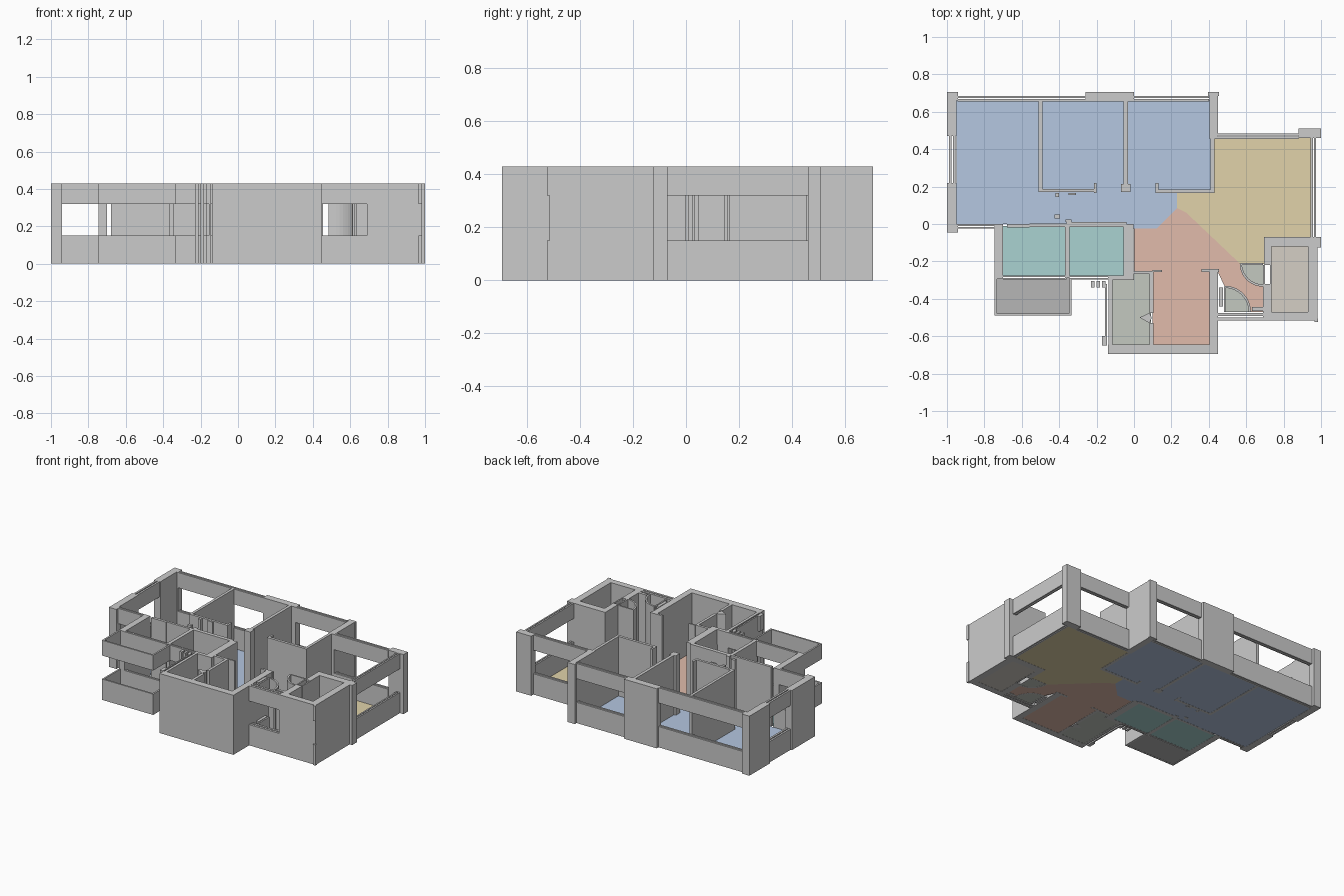
import bpy, bmesh, math

if "Cube" in bpy.data.objects:
    bpy.data.objects.remove(bpy.data.objects["Cube"])

H, SILL, HEAD = 0.43, 0.15, 0.32   # wall height, window bottom, window top


def solid(name, pts, z0=0.0, z1=H):
    """Extrude a plan outline from z0 to z1."""
    bm = bmesh.new()
    face = bm.faces.new([bm.verts.new((x, y, z0)) for x, y in pts])
    top = bmesh.ops.extrude_face_region(bm, geom=[face])["geom"]
    bmesh.ops.translate(bm, vec=(0, 0, z1 - z0),
                        verts=[v for v in top if isinstance(v, bmesh.types.BMVert)])
    bmesh.ops.recalc_face_normals(bm, faces=bm.faces[:])
    me = bpy.data.meshes.new(name)
    bm.to_mesh(me)
    bm.free()
    ob = bpy.data.objects.new(name, me)
    bpy.context.collection.objects.link(ob)
    return ob


def wall(name, x0, x1, y0, y1, z0=0.0, z1=H):
    return solid(name, [(x0, y0), (x1, y0), (x1, y1), (x0, y1)], z0, z1)


def window_wall(name, x0, x1, y0, y1):
    """Sill band and head band with an open strip between them."""
    wall(name + "_sill", x0, x1, y0, y1, 0, SILL)
    wall(name + "_head", x0, x1, y0, y1, HEAD, H)


def double_window(name, x0, x1, y0, y1):
    """Window wall made from two thin leaves with a gap."""
    for i in (0, 1):
        if x1 - x0 > y1 - y0:
            t = (y1 - y0) * 0.4
            a = y0 if i == 0 else y1 - t
            window_wall(f"{name}_leaf_{i}", x0, x1, a, a + t)
        else:
            t = (x1 - x0) * 0.4
            a = x0 if i == 0 else x1 - t
            window_wall(f"{name}_leaf_{i}", a, a + t, y0, y1)


def floor(name, pts, mat):
    me = bpy.data.meshes.new(name)
    me.from_pydata([(x, y, 0.001) for x, y in pts], [], [range(len(pts))])
    ob = bpy.data.objects.new(name, me)
    bpy.context.collection.objects.link(ob)
    me.materials.append(mat)


def rect(x0, x1, y0, y1):
    return [(x0, y0), (x1, y0), (x1, y1), (x0, y1)]


def arc(cx, cy, r, a0, a1, n=10):
    return [(cx + r * math.cos(math.radians(a0 + (a1 - a0) * i / n)),
             cy + r * math.sin(math.radians(a0 + (a1 - a0) * i / n))) for i in range(n + 1)]


def paint(name, rgb):
    m = bpy.data.materials.new(name)
    m.diffuse_color = (*rgb, 1)
    m.use_nodes = True
    m.node_tree.nodes["Principled BSDF"].inputs["Base Color"].default_value = m.diffuse_color
    return m


blue = paint("blue_floor", (0.46, 0.57, 0.75))
yellow = paint("yellow_floor", (0.75, 0.65, 0.40))
salmon = paint("salmon_floor", (0.75, 0.50, 0.41))
teal = paint("teal_floor", (0.40, 0.65, 0.64))
dark = paint("dark_floor", (0.47, 0.47, 0.47))
sage = paint("sage_floor", (0.55, 0.58, 0.53))
beige = paint("beige_floor", (0.66, 0.62, 0.56))

# Floors
floor("bedroom_floors", [(-0.95, 0), (-0.04, 0), (-0.04, -0.025), (0.12, -0.025), (0.23, 0.085),
                         (0.23, 0.17), (0.42, 0.17), (0.42, 0.66), (-0.95, 0.66)], blue)
floor("living_floor", [(0.23, 0.085), (0.28, 0.06), (0.57, -0.215), (0.70, -0.215), (0.70, -0.07),
                       (0.95, -0.07), (0.95, 0.46), (0.42, 0.46), (0.42, 0.17), (0.23, 0.17)], yellow)
floor("hall_floor", [(0, -0.025), (0.12, -0.025), (0.23, 0.085), (0.28, 0.06), (0.57, -0.215)]
      + arc(0.69, -0.21, 0.12, 180, 270)
      + [(0.69, -0.47)] + arc(0.485, -0.47, 0.135, 0, 90)
      + [(0.45, -0.26), (0.41, -0.26), (0.41, -0.65), (0.10, -0.65), (0.10, -0.25), (0, -0.25)], salmon)
floor("bathroom_floor_left", rect(-0.70, -0.365, -0.28, -0.01), teal)
floor("bathroom_floor_right", rect(-0.35, -0.05, -0.28, -0.01), teal)
floor("balcony_floor", rect(-0.735, -0.345, -0.485, -0.29), dark)
floor("kitchen_floor", rect(-0.12, 0.09, -0.65, -0.26), sage)
floor("shaft_floor", rect(0.735, 0.93, -0.47, -0.12), beige)
floor("entry_swing_floor", [(0.485, -0.47)] + arc(0.485, -0.47, 0.135, 0, 90), sage)
floor("side_swing_floor", [(0.69, -0.21)] + arc(0.69, -0.21, 0.12, 180, 270), sage)

# Left wall with one small window
wall("left_wall_back", -1.0, -0.95, 0.47, 0.685)
wall("left_wall_front", -1.0, -0.95, -0.02, 0.22)
wall("left_corner_back", -1.0, -0.94, 0.66, 0.705)
wall("left_corner_front", -1.0, -0.94, -0.045, 0.0)
double_window("left_window", -0.99, -0.955, 0.22, 0.47)

# Back walls and piers
double_window("back_window_left", -0.945, -0.26, 0.655, 0.685)
wall("back_pier", -0.26, 0.0, 0.655, 0.705)
double_window("back_window_right", 0.0, 0.40, 0.655, 0.685)
wall("back_corner_pier", 0.405, 0.45, 0.455, 0.685)
wall("back_corner_cap", 0.395, 0.455, 0.685, 0.705)
double_window("living_back_window", 0.45, 0.88, 0.455, 0.485)
wall("living_corner_pier", 0.88, 1.0, 0.46, 0.51)

# Right side
double_window("living_right_window", 0.945, 0.972, -0.075, 0.46)
wall("right_cross_wall", 0.695, 1.0, -0.12, -0.07)
wall("shaft_left_back", 0.695, 0.735, -0.22, -0.12)
wall("shaft_left_niche", 0.728, 0.738, -0.32, -0.22)
wall("shaft_left_niche_face", 0.69, 0.70, -0.32, -0.22)
wall("shaft_left_front", 0.69, 0.735, -0.515, -0.32)
wall("shaft_right", 0.93, 0.98, -0.515, -0.12)
wall("shaft_front", 0.735, 0.93, -0.515, -0.47)
window_wall("shaft_corner_trim", 0.965, 0.985, -0.525, -0.505)
wall("right_cross_end", 0.95, 1.0, -0.125, -0.07)

# Bedroom partitions
wall("bedroom_partition_left", -0.51, -0.49, 0.17, 0.66)
wall("bedroom_front_left", -0.51, -0.205, 0.17, 0.188)
wall("bedroom_jamb_left", -0.215, -0.2, 0.165, 0.22)
wall("bedroom_partition_mid", -0.055, -0.033, 0.17, 0.66)
wall("bedroom_jamb_mid", -0.07, -0.02, 0.17, 0.215)
wall("bedroom_partition_right", 0.41, 0.43, 0.165, 0.46)
wall("bedroom_front_right", 0.12, 0.43, 0.165, 0.185)
wall("bedroom_jamb_right", 0.115, 0.13, 0.165, 0.22)
for i, (x, y, w, d) in enumerate([(-0.41, 0.04, 0.03, 0.02), (-0.41, 0.155, 0.02, 0.02),
                                  (-0.33, 0.16, 0.04, 0.012), (-0.35, 0.018, 0.03, 0.012)]):
    wall(f"corridor_jamb_{i}", x - w / 2, x + w / 2, y - d / 2, y + d / 2)

# Bathrooms and balcony
double_window("bedroom_front_window", -0.945, -0.74, -0.025, 0.0)
wall("bathroom_back_left", -0.68, -0.56, -0.02, 0.0)
wall("bathroom_back_mid", -0.56, -0.36, -0.015, 0.002)
wall("bathroom_back_right", -0.36, -0.04, -0.015, 0.012)
wall("bathroom_left", -0.745, -0.70, -0.295, 0.0)
wall("bathroom_middle", -0.37, -0.345, -0.29, -0.01)
wall("bathroom_right", -0.055, -0.003, -0.29, 0.0)
double_window("bathroom_front_left", -0.70, -0.36, -0.297, -0.275)
double_window("bathroom_front_right", -0.345, -0.05, -0.297, -0.275)
window_wall("balcony_left", -0.745, -0.733, -0.49, -0.295)
window_wall("balcony_right", -0.347, -0.335, -0.49, -0.295)
window_wall("balcony_front", -0.733, -0.347, -0.49, -0.478)

# Kitchen and front hall
wall("kitchen_back_left", -0.14, 0.0, -0.30, -0.28)
wall("kitchen_back_right", -0.01, 0.10, -0.268, -0.25)
wall("kitchen_left", -0.135, -0.115, -0.65, -0.295)
wall("kitchen_left_outer", -0.155, -0.145, -0.65, -0.32)
window_wall("kitchen_left_trim", -0.17, -0.155, -0.65, -0.60)
wall("kitchen_partition_back", 0.083, 0.103, -0.475, -0.25)
wall("kitchen_partition_front", 0.083, 0.103, -0.65, -0.53)
solid("kitchen_door", [(0.02, -0.50), (0.083, -0.475), (0.095, -0.50), (0.083, -0.53)][1:] + [(0.03, -0.50)])
wall("front_wall", -0.14, 0.45, -0.695, -0.645)
wall("hall_right_wall", 0.405, 0.45, -0.66, -0.25)
wall("hall_jamb_left", 0.10, 0.15, -0.256, -0.245)
wall("hall_jamb_right", 0.36, 0.455, -0.256, -0.24)
for i, x in enumerate((-0.23, -0.20, -0.17)):
    wall(f"service_pipe_{i}", x, x + 0.018, -0.34, -0.305)

# Entry with door swings
double_window("entry_window", 0.45, 0.69, -0.515, -0.475)
window_wall("entry_side_trim", 0.455, 0.475, -0.44, -0.34)
solid("entry_door_swing", arc(0.485, -0.47, 0.14, 0, 90) + arc(0.485, -0.47, 0.128, 90, 0))
window_wall("entry_door_leaf", 0.48, 0.49, -0.47, -0.335)
solid("side_door_swing", arc(0.69, -0.21, 0.125, 180, 270) + arc(0.69, -0.21, 0.113, 270, 180))
wall("side_door_leaf", 0.57, 0.69, -0.218, -0.208)
wall("entry_jamb", 0.63, 0.69, -0.465, -0.445)
